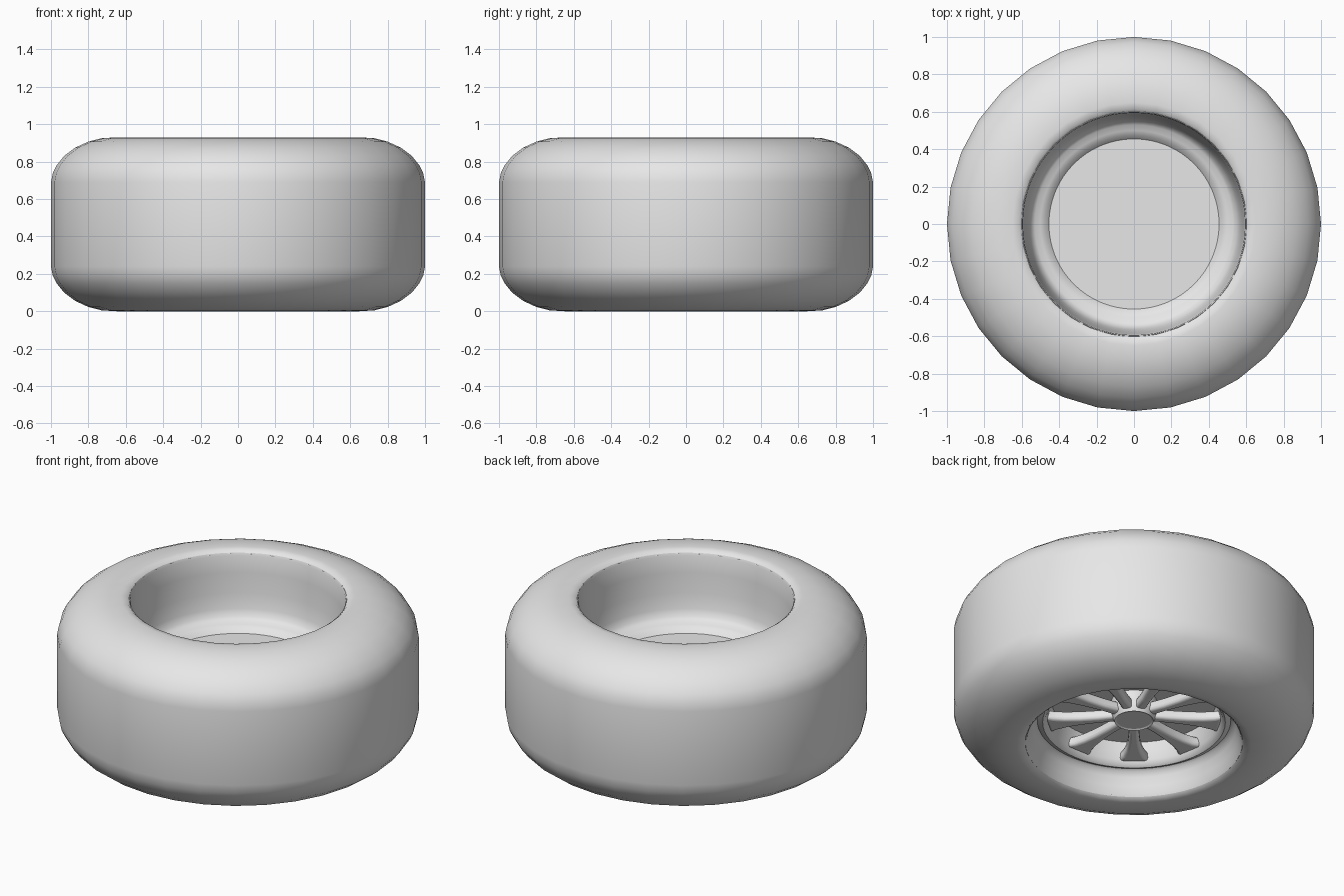
import bpy, bmesh, math
from math import sin, cos, pi, radians

cube = bpy.data.objects.get("Cube")
if cube:
    bpy.data.objects.remove(cube, do_unlink=True)

grey = bpy.data.materials.new("plain_grey")
grey.use_nodes = True
grey.diffuse_color = (0.8, 0.8, 0.8, 1)
grey.node_tree.nodes["Principled BSDF"].inputs["Base Color"].default_value = (0.8, 0.8, 0.8, 1)


def finish(name, bm, bevel=0.0, smooth=40):
    bmesh.ops.recalc_face_normals(bm, faces=bm.faces)
    mesh = bpy.data.meshes.new(name)
    bm.to_mesh(mesh)
    bm.free()
    mesh.materials.append(grey)
    ob = bpy.data.objects.new(name, mesh)
    bpy.context.collection.objects.link(ob)
    if bevel:
        mod = ob.modifiers.new("bevel", "BEVEL")
        mod.width, mod.segments, mod.limit_method = bevel, 3, "ANGLE"
        mod.angle_limit = radians(50)
    bpy.ops.object.select_all(action="DESELECT")
    ob.select_set(True)
    bpy.context.view_layer.objects.active = ob
    bpy.ops.object.shade_smooth_by_angle(angle=radians(smooth))
    return ob


def lathe(name, profile, steps, closed=False, smooth=40):
    """Spin a radius/height profile around the z axis."""
    bm = bmesh.new()
    verts = [bm.verts.new((r, 0, z)) for r, z in profile]
    pairs = list(zip(verts, verts[1:]))
    if closed:
        pairs.append((verts[-1], verts[0]))
    edges = [bm.edges.new(p) for p in pairs]
    bmesh.ops.spin(bm, geom=verts + edges, cent=(0, 0, 0), axis=(0, 0, 1),
                   angle=2 * pi, steps=steps, use_duplicate=False)
    bmesh.ops.remove_doubles(bm, verts=bm.verts, dist=0.0005)
    return finish(name, bm, smooth=smooth)


# Tyre: rounded shoulder mirrored about the mid height
H = 0.93
shoulder = [(0.6, 0.82), (0.6, 0.91), (0.615, 0.925), (0.65, 0.93), (0.73, 0.925), (0.80, 0.907),
            (0.87, 0.875), (0.93, 0.83), (0.97, 0.78), (0.99, 0.74), (1.0, 0.69)]
lathe("tyre", shoulder + [(r, H - z) for r, z in reversed(shoulder)], 32, closed=True)

# Rim: deep plain recess on top, shallower stepped recess underneath
rim_top = [(0, 0.49), (0.455, 0.49), (0.475, 0.512), (0.5, 0.525), (0.53, 0.532),
           (0.55, 0.55), (0.565, 0.59), (0.578, 0.68), (0.588, 0.8), (0.594, 0.9), (0.6, 0.915)]
rim_bottom = [(0.6, 0.015), (0.592, 0.03), (0.58, 0.07), (0.565, 0.12), (0.55, 0.15),
              (0.535, 0.158), (0.52, 0.15), (0.505, 0.145), (0.49, 0.155), (0.478, 0.18),
              (0.465, 0.23), (0.455, 0.28), (0, 0.28)]
lathe("rim", rim_top + [(0.63, 0.88), (0.63, 0.05)] + rim_bottom, 64)

# Hub
hub = [(0, 0.16), (0.098, 0.16), (0.108, 0.154), (0.115, 0.17), (0.125, 0.2), (0.125, 0.3)]
lathe("hub", hub, 32, smooth=30)

# Spokes: flared bars pointing from hub to rim
outline = [(0.09, 0.03), (0.2, 0.028), (0.3, 0.034), (0.38, 0.045), (0.44, 0.062), (0.485, 0.085)]
COUNT = 9
for i in range(COUNT):
    a = -pi / 2 + 2 * pi * i / COUNT
    bm = bmesh.new()
    loop = outline + [(r, -w) for r, w in reversed(outline)]
    face = bm.faces.new([bm.verts.new((r * cos(a) - w * sin(a), r * sin(a) + w * cos(a), 0.172))
                         for r, w in loop])
    top = bmesh.ops.extrude_face_region(bm, geom=[face])["geom"]
    bmesh.ops.translate(bm, vec=(0, 0, 0.06),
                        verts=[v for v in top if isinstance(v, bmesh.types.BMVert)])
    finish("spoke_%d" % (i + 1), bm, bevel=0.018, smooth=50)
